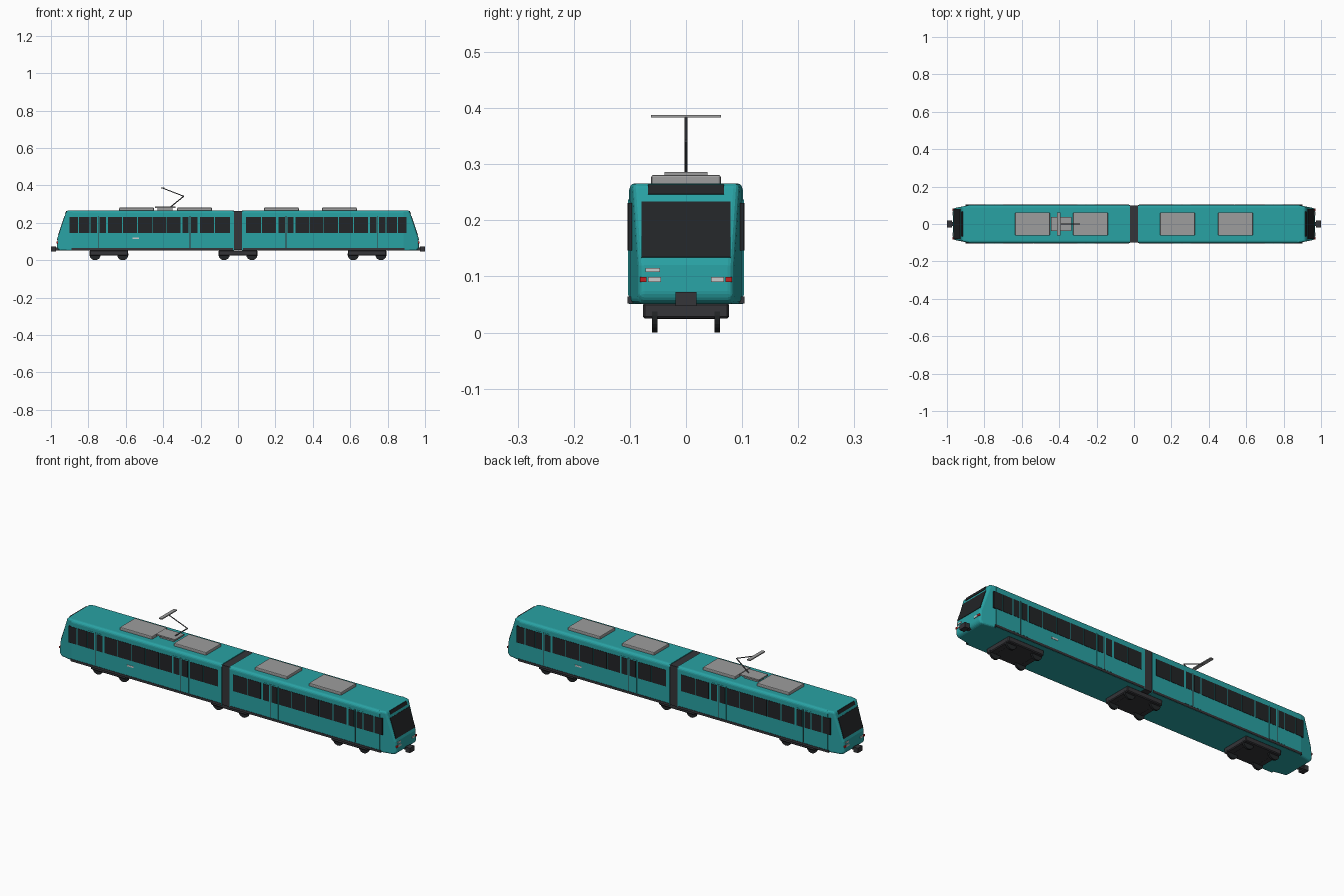
import bpy, bmesh, math
from mathutils import Matrix, Vector

if "Cube" in bpy.data.objects:
    bpy.data.objects.remove(bpy.data.objects["Cube"])

def mat(name, c):
    m = bpy.data.materials.new(name)
    m.diffuse_color = (*c, 1)
    m.use_nodes = True
    m.node_tree.nodes["Principled BSDF"].inputs["Base Color"].default_value = m.diffuse_color
    return m

TEAL = mat("teal_paint", (0.022, 0.36, 0.37))
DARK = mat("dark_frame", (0.035, 0.035, 0.04))
GLASS = mat("dark_glass", (0.016, 0.018, 0.02))
GREY = mat("roof_grey", (0.34, 0.34, 0.34))
STEEL = mat("steel", (0.1, 0.1, 0.11))
WHITE = mat("lamp_white", (0.75, 0.77, 0.78))
RED = mat("lamp_red", (0.55, 0.015, 0.015))
HALF_TURN = Matrix.Rotation(math.pi, 4, 'Z')

def finish(name, bm, m, bevel=0, seg=2, turn=False):
    """Make an object; turn=True adds the copy at the other end of the tram."""
    bmesh.ops.recalc_face_normals(bm, faces=bm.faces)
    me = bpy.data.meshes.new(name)
    bm.to_mesh(me)
    bm.free()
    me.materials.append(m)
    for i in range(2 if turn else 1):
        ob = bpy.data.objects.new(name + ("_opposite" if i else ""), me)
        bpy.context.collection.objects.link(ob)
        if i:
            ob.matrix_world = HALF_TURN
        if bevel:
            b = ob.modifiers.new("bevel", 'BEVEL')
            b.width, b.segments, b.limit_method = bevel, seg, 'ANGLE'

def box(name, x, y, z, m, tilt=0, **kw):
    """Box from (min, max) ranges, optionally tilted about the y axis."""
    bm = bmesh.new()
    c = Vector([(a + b) / 2 for a, b in (x, y, z)])
    s = [b - a for a, b in (x, y, z)]
    M = Matrix.Translation(c) @ Matrix.Rotation(tilt, 4, 'Y') @ Matrix.Diagonal((*s, 1))
    bmesh.ops.create_cube(bm, size=1, matrix=M)
    finish(name, bm, m, **kw)

def prism(name, pts, to3d, ends, m, **kw):
    """Extrude a 2D profile between two end values; to3d(point, end) gives 3D."""
    bm = bmesh.new()
    a, b = [[bm.verts.new(to3d(p, e)) for p in pts] for e in ends]
    bm.faces.new(a)
    bm.faces.new(b)
    for i in range(len(pts)):
        j = (i + 1) % len(pts)
        bm.faces.new((a[i], a[j], b[j], b[i]))
    finish(name, bm, m, **kw)

def rod(name, p, q, r, m, n=8):
    p, q = Vector(p), Vector(q)
    bm = bmesh.new()
    M = Matrix.Translation((p + q) / 2) @ (q - p).to_track_quat('Z', 'Y').to_matrix().to_4x4()
    bmesh.ops.create_cone(bm, cap_ends=True, segments=n, radius1=r, radius2=r,
                          depth=(q - p).length, matrix=M)
    finish(name, bm, m)

# Car bodies: rounded-roof section extruded along x
W, TOP, BOT = 0.102, 0.266, 0.051
arc = [(W - 0.015 + 0.015 * math.cos(t), TOP - 0.015 + 0.015 * math.sin(t))
       for t in [i * math.pi / 8 for i in range(5)]]
section = [(W, BOT)] + arc + [(-y, z) for y, z in reversed(arc)] + [(-W, BOT)]
prism("car_body", section, lambda p, x: (x, p[0], p[1]), (0.022, 0.885), TEAL, turn=True)

# Cabs: side profile extruded across y, narrowing to the nose
nose = [(0.87, BOT), (0.955, BOT), (0.968, 0.065), (0.965, 0.12),
        (0.916, 0.266), (0.87, 0.266)]
taper = lambda x: W - 0.018 * max(0, x - 0.88) / 0.085
prism("cab", nose, lambda p, s: (p[0], s * taper(p[0]), p[1]), (-1, 1), TEAL,
      bevel=0.010, seg=3, turn=True)

# Gangway bellows
box("gangway", (-0.026, 0.026), (-0.098, 0.098), (0.055, 0.262), DARK)

# Side windows, doors and skirts
windows = [(0.043, 0.123), (0.128, 0.203), (0.307, 0.379), (0.383, 0.456), (0.46, 0.535),
           (0.54, 0.615), (0.62, 0.695), (0.793, 0.85), (0.855, 0.9)]
for s in (-1, 1):
    side = lambda a, b: tuple(sorted((s * a, s * b)))
    tag = "left" if s > 0 else "right"
    for i, w in enumerate(windows):
        box(f"side_window_{tag}_{i}", w, side(0.094, 0.1035), (0.146, 0.231), GLASS, turn=True)
    for d, cx in enumerate((0.257, 0.747)):
        for k in (-1, 1):
            leaf = sorted((cx + k * 0.002, cx + k * 0.046))
            pane = sorted((cx + k * 0.007, cx + k * 0.041))
            box(f"door_leaf_{tag}_{d}", leaf, side(0.094, 0.103), (0.066, 0.237), TEAL, turn=True)
            box(f"door_glass_{tag}_{d}", pane, side(0.094, 0.1042), (0.146, 0.231), GLASS, turn=True)
        box(f"door_seam_{tag}_{d}", (cx - 0.002, cx + 0.002), side(0.094, 0.1025),
            (0.066, 0.237), DARK, turn=True)
    box(f"skirt_{tag}", (0.026, 0.89), side(0.094, 0.104), (0.052, 0.064), DARK, turn=True)
box("side_plate", (0.528, 0.565), (0.095, 0.1035), (0.112, 0.12), WHITE, turn=True)

# Cab front: windscreen, destination panel, lamps, plate, coupler
slope = math.atan2(0.049, 0.146)
front_x = lambda z: 0.965 - 0.049 * (z - 0.12) / 0.146
def on_slope(name, hw, z0, z1, m, t):
    x, zc, h = front_x((z0 + z1) / 2), (z0 + z1) / 2, (z1 - z0) / 2 / math.cos(slope)
    box(name, (x - t, x + 0.002), (-hw, hw), (zc - h, zc + h), m, tilt=-slope, turn=True)
on_slope("windscreen", 0.079, 0.133, 0.232, GLASS, 0.006)
on_slope("destination_panel", 0.068, 0.245, 0.262, GLASS, 0.008)
for s in (-1, 1):
    for name, a, b, m in (("headlamp", 0.045, 0.068, WHITE), ("tail_lamp", 0.07, 0.082, RED)):
        box(name, (0.95, 0.9695), sorted((s * a, s * b)), (0.09, 0.099), m, turn=True)
box("front_plate", (0.95, 0.9685), (-0.072, -0.046), (0.108, 0.115), WHITE, turn=True)
box("coupler_shaft", (0.945, 0.98), (-0.01, 0.01), (0.053, 0.067), DARK, turn=True)
box("coupler_head", (0.974, 1.0), (-0.019, 0.019), (0.047, 0.072), DARK, turn=True)

# Bogies and wheels
for bx in (-0.69, 0, 0.69):
    box("bogie_frame", (bx - 0.103, bx + 0.103), (-0.077, 0.077), (0.025, 0.053), DARK, bevel=0.004, seg=1)
    for wx in (bx - 0.074, bx + 0.074):
        rod("axle", (wx, -0.052, 0.03), (wx, 0.052, 0.03), 0.006, DARK)
        for s in (-1, 1):
            rod("wheel", (wx, s * 0.051, 0.03), (wx, s * 0.061, 0.03), 0.03, GLASS, 24)

# Roof equipment boxes
for i, x in enumerate(((0.14, 0.325), (0.45, 0.635))):
    box(f"roof_unit_{i}", x, (-0.062, 0.062), (0.262, 0.281), GREY, bevel=0.004, turn=True)

# Pantograph
box("pantograph_base", (-0.445, -0.335), (-0.038, 0.038), (0.279, 0.286), GREY)
box("pantograph_mount", (-0.43, -0.35), (-0.025, 0.025), (0.262, 0.282), GREY)
rod("pantograph_lower_arm", (-0.36, 0, 0.285), (-0.29, 0, 0.342), 0.003, STEEL)
rod("pantograph_upper_arm", (-0.29, 0, 0.342), (-0.402, 0, 0.385), 0.0025, STEEL)
box("pantograph_head", (-0.411, -0.393), (-0.062, 0.062), (0.383, 0.388), GREY)
